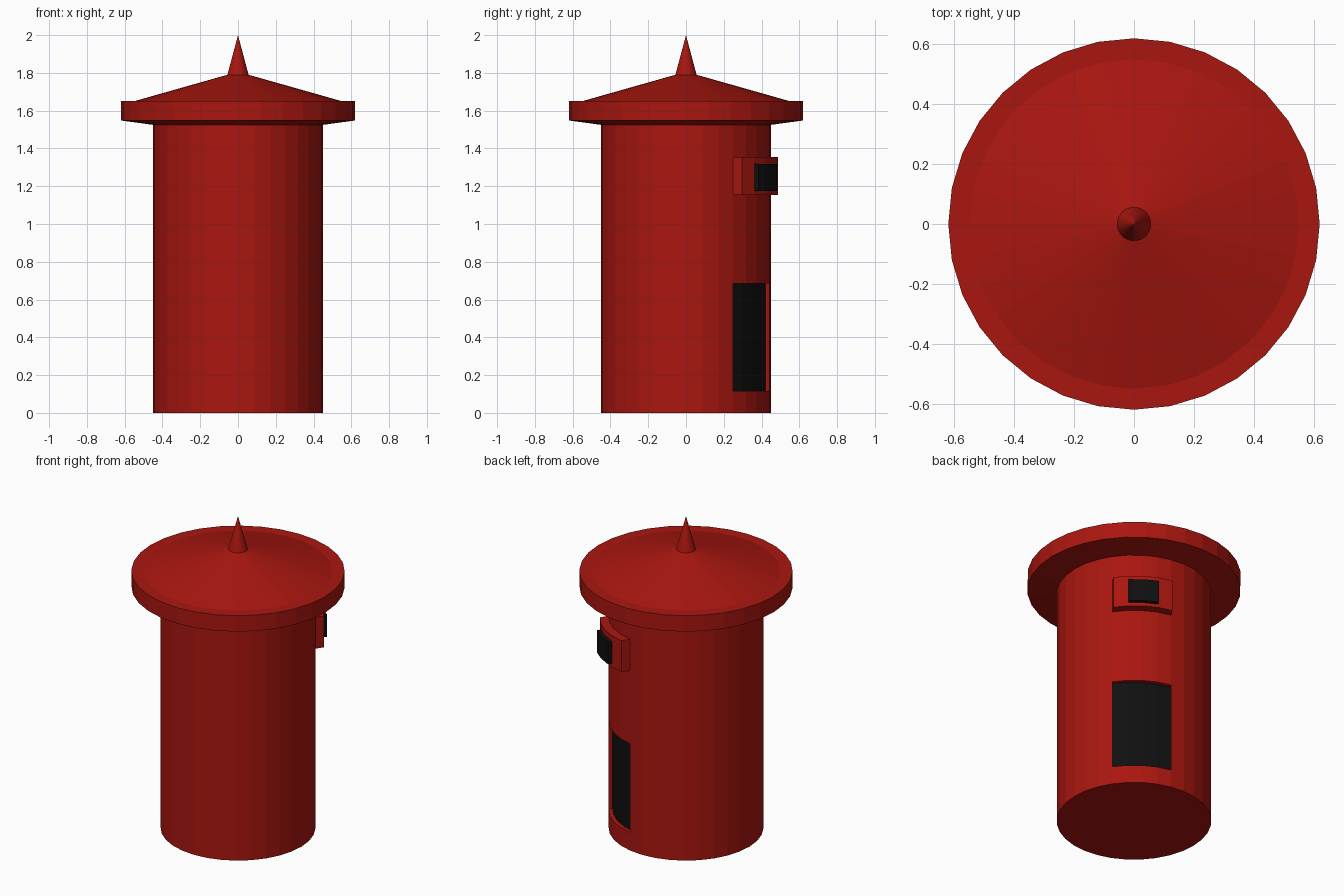
import bpy, bmesh
from math import sin, cos, radians, atan2, degrees
from mathutils import Vector

if "Cube" in bpy.data.objects:
    bpy.data.objects.remove(bpy.data.objects["Cube"])

N = 32


def material(name, rgb):
    m = bpy.data.materials.new(name)
    m.diffuse_color = (*rgb, 1)
    m.use_nodes = True
    m.node_tree.nodes["Principled BSDF"].inputs["Base Color"].default_value = m.diffuse_color
    return m


RED = material("red_paint", (0.40, 0.008, 0.005))
BLACK = material("black_paint", (0.005, 0.005, 0.005))


def lathe(bm, profile):
    """Spin (radius, z) points around z; radius 0 makes a pole, open ends get a cap."""
    rings = []
    for r, z in profile:
        if r == 0:
            rings.append([bm.verts.new((0, 0, z))] * N)
        else:
            rings.append([bm.verts.new((r * cos(radians(i * 360 / N)), r * sin(radians(i * 360 / N)), z))
                          for i in range(N)])
    for a, b in zip(rings, rings[1:]):
        for i in range(N):
            j = (i + 1) % N
            quad = [a[i], a[j], b[j], b[i]]
            bm.faces.new(list(dict.fromkeys(quad)))
    if profile[0][0]:
        bm.faces.new(rings[0][::-1])
    if profile[-1][0]:
        bm.faces.new(rings[-1])


def finish(bm, name):
    bmesh.ops.recalc_face_normals(bm, faces=bm.faces[:])
    me = bpy.data.meshes.new(name)
    bm.to_mesh(me)
    bm.free()
    me.materials.append(RED)
    me.materials.append(BLACK)
    ob = bpy.data.objects.new(name, me)
    bpy.context.collection.objects.link(ob)
    return ob


def push(bm, faces, depth, side_mat, face_mat):
    """Extrude a patch of wall along the panel direction."""
    new = bmesh.ops.extrude_face_region(bm, geom=faces)["geom"]
    left = [f for f in faces if f.is_valid]
    if left:
        bmesh.ops.delete(bm, geom=left, context='FACES_ONLY')
    verts = [g for g in new if isinstance(g, bmesh.types.BMVert)]
    tops = [g for g in new if isinstance(g, bmesh.types.BMFace)]
    d = Vector((cos(radians(56.25)), sin(radians(56.25)), 0)) * depth
    bmesh.ops.translate(bm, verts=verts, vec=d)
    for v in verts:
        for f in v.link_faces:
            f.material_index = side_mat
    for f in tops:
        f.material_index = face_mat
    return tops


def patch(faces, a0, a1, z0, z1):
    out = []
    for f in faces:
        c = f.calc_center_median()
        a = degrees(atan2(c.y, c.x))
        if a0 < a < a1 and z0 < c.z < z1 and len(f.verts) == 4:
            out.append(f)
    return out


# Pillar, with recessed door and raised slot plate
bm = bmesh.new()
lathe(bm, [(0.45, z) for z in (0, 0.115, 0.685, 1.154, 1.176, 1.318, 1.355, 1.525)])
push(bm, patch(bm.faces, 33.75, 78.75, 0.115, 0.685), -0.025, 0, 1)
plate = push(bm, patch(bm.faces, 33.75, 78.75, 1.154, 1.355), 0.055, 0, 0)
push(bm, patch(plate, 44, 68, 1.176, 1.318), 0.025, 1, 1)
finish(bm, "pillar_body")

# Roof with overhanging rim and shallow cone
bm = bmesh.new()
lathe(bm, [(0.45, 1.525), (0.62, 1.548), (0.62, 1.65), (0.55, 1.65), (0.056, 1.79), (0, 1.79)])
finish(bm, "roof_cap")

# Spike on top
bm = bmesh.new()
lathe(bm, [(0.056, 1.79), (0, 2.0)])
finish(bm, "roof_spike")
